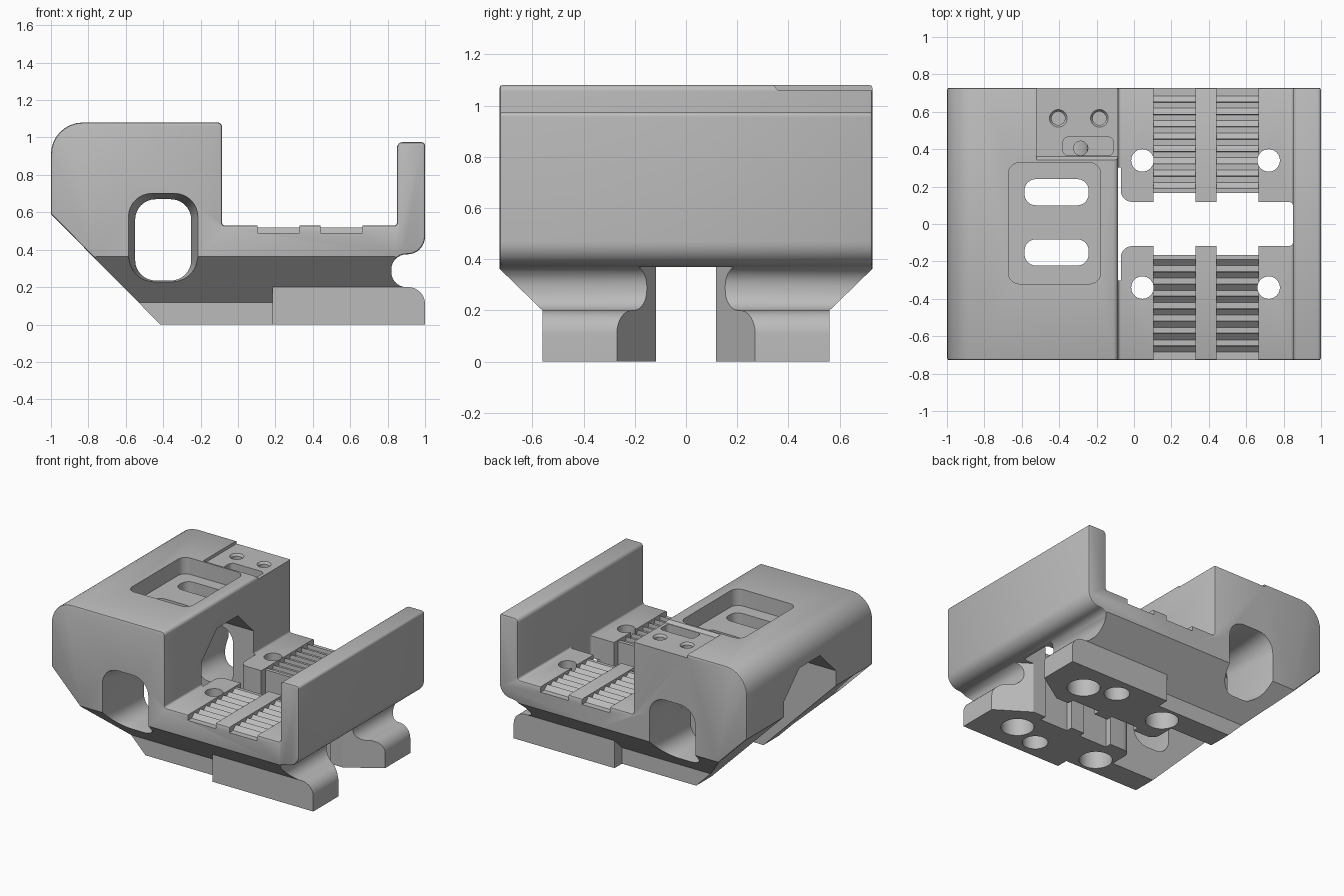
import bpy, bmesh, math
from mathutils import Vector

if "Cube" in bpy.data.objects:
    bpy.data.objects.remove(bpy.data.objects["Cube"], do_unlink=True)

grey = bpy.data.materials.new("plain grey")
grey.use_nodes = True
grey.diffuse_color = (0.5, 0.5, 0.5, 1)
grey.node_tree.nodes["Principled BSDF"].inputs["Base Color"].default_value = (0.5, 0.5, 0.5, 1)


def rounded(corners, steps=8):
    """Outline from (u, v) or (u, v, radius) corners, with filleted corners."""
    out = []
    for i, c in enumerate(corners):
        p = Vector(c[:2])
        if len(c) == 2:
            out.append(p)
            continue
        a = (Vector(corners[i - 1][:2]) - p).normalized()
        b = (Vector(corners[(i + 1) % len(corners)][:2]) - p).normalized()
        half = a.angle(b) / 2
        centre = p + (a + b).normalized() * c[2] / math.sin(half)
        start = p + a * c[2] / math.tan(half) - centre
        end = p + b * c[2] / math.tan(half) - centre
        for k in range(steps + 1):
            t = k / steps
            w = start.angle(end)
            out.append(centre + (start * math.sin((1 - t) * w) + end * math.sin(t * w)) / math.sin(w))
    return out


def rect(u0, u1, v0, v1, r=None):
    tail = () if r is None else (r,)
    return rounded([(u, v) + tail for u, v in ((u0, v0), (u1, v0), (u1, v1), (u0, v1))])


def circle(u, v, r, n=32):
    return [Vector((u + r * math.cos(k * math.tau / n), v + r * math.sin(k * math.tau / n))) for k in range(n)]


def prism(name, outline, axis, a, b, outline_b=None, bevel=0):
    """Extrude (or loft) an outline along an axis from a to b."""
    place = {"X": lambda p, d: (d, p[0], p[1]),
             "Y": lambda p, d: (p[0], d, p[1]),
             "Z": lambda p, d: (p[0], p[1], d)}[axis]
    bm = bmesh.new()
    v0 = [bm.verts.new(place(p, a)) for p in outline]
    v1 = [bm.verts.new(place(p, b)) for p in (outline_b or outline)]
    caps = [bm.faces.new(v0), bm.faces.new(v1)]
    n = len(v0)
    for i in range(n):
        bm.faces.new((v0[i], v0[(i + 1) % n], v1[(i + 1) % n], v1[i]))
    bmesh.ops.recalc_face_normals(bm, faces=bm.faces)
    if bevel:
        edges = list({e for f in caps for e in f.edges})
        bmesh.ops.bevel(bm, geom=edges, offset=bevel, segments=2, profile=0.5, affect="EDGES")
    mesh = bpy.data.meshes.new(name)
    bm.to_mesh(mesh)
    bm.free()
    mesh.materials.append(grey)
    obj = bpy.data.objects.new(name, mesh)
    bpy.context.collection.objects.link(obj)
    return obj


# Main body: side profile extruded across the width
body = prism("clamp_body", rounded([
    (-1, 0.59), (-1, 1.08, 0.17), (-0.085, 1.08, 0.025), (-0.085, 0.53, 0.015),
    (0.85, 0.53, 0.015), (0.85, 0.975, 0.03), (1, 0.975, 0.02),
    (1, 0.375, 0.095), (0.82, 0.375, 0.08), (0.82, 0.2, 0.08), (1, 0.2, 0.09),
    (1, 0), (-0.415, 0)]), "Y", -0.728, 0.728, bevel=0.012)
bpy.context.view_layer.objects.active = body
body.select_set(True)


def cut(*args, **kw):
    tool = prism(*args, **kw)
    tool.hide_render = True
    mod = body.modifiers.new(tool.name, "BOOLEAN")
    mod.operation, mod.solver, mod.object = "DIFFERENCE", "EXACT", tool
    bpy.ops.object.modifier_apply(modifier=mod.name)
    bpy.data.objects.remove(tool, do_unlink=True)


# Tapered flanks, wide rear feet and narrow front feet
for s in (-1, 1):
    for foot_y, foot_z, x0, x1 in ((0.56, 0.2, 0.1, 1.1), (0.475, 0.1175, -1.1, 0.185)):
        side = [(0.9, 0.53), (foot_y, foot_z), (foot_y, -0.1), (0.9, -0.1)]
        cut("flank_cutter", [(s * y, z) for y, z in side], "X", x0, x1)

# Tunnel with chamfered roof through the tall block
cut("tunnel_cutter", [(-0.3, -0.1), (-0.3, 0.7), (-0.12, 0.88), (0.12, 0.88), (0.3, 0.7), (0.3, -0.1)],
    "X", -1.1, -0.08)

# Centre slot, and flared exit between the feet
cut("slot_cutter", rounded([(-0.4, -0.301), (-0.07, -0.301), (-0.07, -0.118, 0.06), (0.85, -0.118, 0.02),
                            (0.85, 0.118, 0.02), (-0.07, 0.118, 0.06), (-0.07, 0.301), (-0.4, 0.301)]),
    "Z", -0.1, 0.65)
cut("exit_cutter", [(0.7, -0.075), (1.1, -0.335), (1.1, 0.335), (0.7, 0.075)], "Z", -0.1, 0.37)

# Toothed belt seats with notches at their inner ends
pitch = 0.066
for x0, x1 in ((0.105, 0.33), (0.44, 0.665)):
    cut("notch_cutter", rect(x0, x1, -0.165, 0.165), "Z", -0.1, 0.65)
    for s in (-1, 1):
        teeth = [(0.1, 0.6), (0.1, 0.52)]
        for k in range(8):
            y = 0.19 + pitch * k
            teeth += [(y, 0.52), (y + pitch / 2, 0.49), (y + pitch - 0.002, 0.49)]
        teeth += [(0.8, 0.49), (0.8, 0.6)]
        cut("belt_cutter", [(s * y, z) for y, z in teeth], "X", x0, x1)

# Screw holes with counterbores from below, and a blind hole beside them
for s in (-1, 1):
    for x in (0.045, 0.72):
        cut("screw_cutter", circle(x, s * 0.34, 0.06), "Z", -0.1, 0.65)
        cut("counterbore_cutter", circle(x, s * 0.34, 0.11), "Z", -0.1, 0.2)
    cut("blind_cutter", circle(0.5, s * 0.42, 0.085), "Z", -0.1, 0.15)

# Rounded window through both flanks with flared rims
window = rect(-0.55, -0.25, 0.235, 0.67, 0.11)
cut("window_cutter", window, "Y", -0.9, 0.9)
for s in (-1, 1):
    cut("window_rim_cutter", rect(-0.588, -0.212, 0.2, 0.703, 0.125), "Y", s * 0.74, s * 0.55, window)

# Top pocket with two slots down to the tunnel
cut("pocket_cutter", rect(-0.672, -0.178, -0.32, 0.328, 0.06), "Z", 0.96, 1.2)
for y in (-0.152, 0.17):
    cut("pocket_slot_cutter", rect(-0.585, -0.243, y - 0.07, y + 0.07, 0.06), "Z", 0.5, 1.1)

# Shallow corner seat with two screw holes and a small pocket
cut("seat_cutter", [(0.36, 1.058), (0.8, 1.058), (0.8, 1.2), (0.24, 1.2)], "X", -0.52, -0.05)
for x in (-0.405, -0.185):
    cut("seat_hole_cutter", circle(x, 0.565, 0.036), "Z", 0.8, 1.2)
    cut("seat_hole_rim", circle(x, 0.565, 0.034), "Z", 1.04, 1.062, circle(x, 0.565, 0.05))
cut("switch_cutter", rect(-0.38, -0.11, 0.365, 0.465, 0.03), "Z", 0.9, 1.2)
cut("wire_cutter", circle(-0.285, 0.405, 0.038), "Z", 0.5, 1.0)

bpy.ops.object.shade_smooth_by_angle(angle=math.radians(30))
